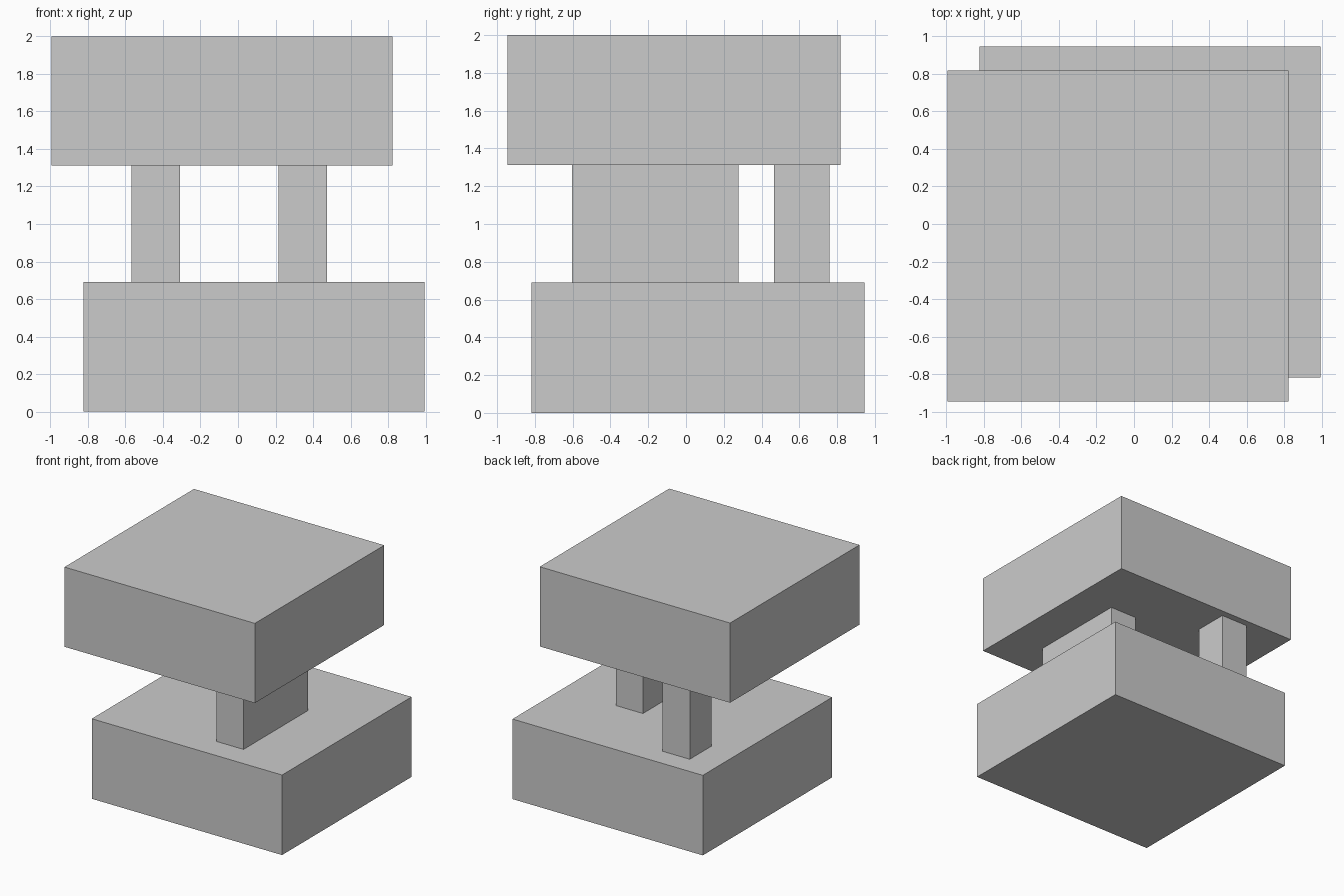
import bpy, bmesh
from mathutils import Vector

if "Cube" in bpy.data.objects:
    bpy.data.objects.remove(bpy.data.objects["Cube"])


def block(name, x, y, z):
    """Axis-aligned box spanning the given (low, high) ranges."""
    lo, hi = (Vector(v) for v in zip(x, y, z))
    mid, size = (lo + hi) / 2, hi - lo
    mesh = bpy.data.meshes.new(name)
    bm = bmesh.new()
    bmesh.ops.create_cube(bm, size=1)
    bmesh.ops.scale(bm, vec=size, verts=bm.verts)
    bm.to_mesh(mesh)
    bm.free()
    obj = bpy.data.objects.new(name, mesh)
    obj.location = mid
    bpy.context.collection.objects.link(obj)
    return obj


BASE_TOP, CAP_BOTTOM = 0.69, 1.313

# Two equal slabs, shifted in opposite diagonal directions
block("base_slab", (-0.822, 0.993), (-0.818, 0.945), (0, BASE_TOP))
block("top_slab", (-0.993, 0.822), (-0.945, 0.818), (CAP_BOTTOM, 2))

# Supports between the slabs
block("long_pillar", (0.217, 0.475), (-0.603, 0.277), (BASE_TOP, CAP_BOTTOM))
block("small_pillar", (-0.568, -0.308), (0.465, 0.76), (BASE_TOP, CAP_BOTTOM))
